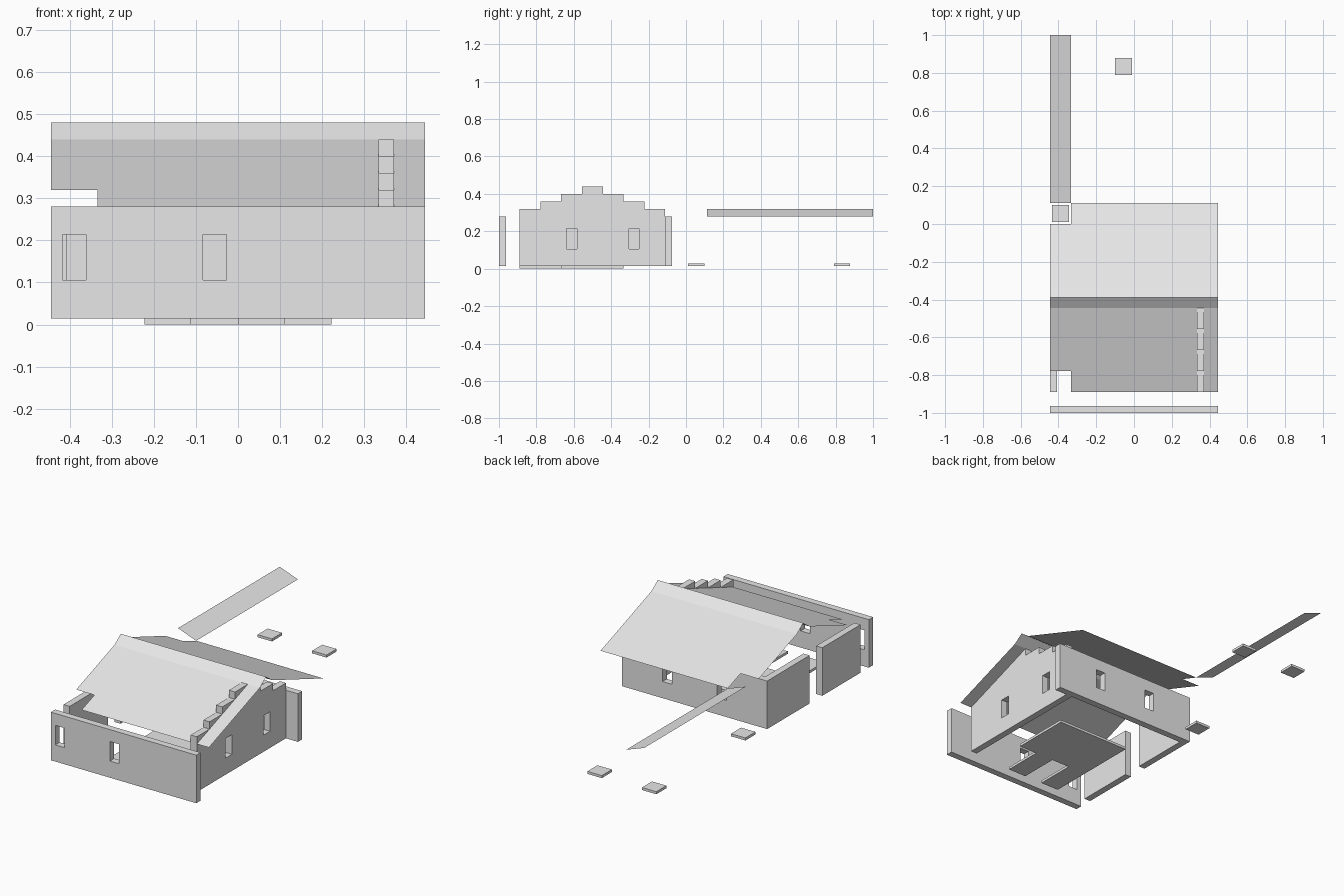
import bpy, bmesh

if "Cube" in bpy.data.objects:
    bpy.data.objects.remove(bpy.data.objects["Cube"])

U = 0.1112           # building grid module
H = U * 4            # half width of the house
T = 0.0375           # wall thickness
BASE, EAVE = 0.014, 0.28

mat = bpy.data.materials.new("light grey")
mat.diffuse_color = (0.8, 0.8, 0.8, 1)
mat.use_nodes = True
mat.node_tree.nodes["Principled BSDF"].inputs["Base Color"].default_value = mat.diffuse_color


def make(name, bm, fix=True):
    if fix:
        bmesh.ops.recalc_face_normals(bm, faces=bm.faces[:])
    me = bpy.data.meshes.new(name)
    bm.to_mesh(me)
    bm.free()
    me.materials.append(mat)
    ob = bpy.data.objects.new(name, me)
    bpy.context.collection.objects.link(ob)
    return ob


def prism(name, outline, shift):
    """Flat outline of 3D points, extruded along a vector."""
    bm = bmesh.new()
    face = bm.faces.new([bm.verts.new(p) for p in outline])
    new = bmesh.ops.extrude_face_region(bm, geom=[face], use_keep_orig=True)["geom"]
    bmesh.ops.translate(bm, vec=shift,
                        verts=[v for v in new if isinstance(v, bmesh.types.BMVert)])
    return make(name, bm)


def box(name, x0, x1, y0, y1, z0, z1):
    return prism(name, [(x0, y0, z0), (x1, y0, z0), (x1, y1, z0), (x0, y1, z0)],
                 (0, 0, z1 - z0))


def cut_window(wall, x0, x1, y0, y1):
    cutter = box(wall.name + "_window_cutter", x0, x1, y0, y1, 0.106, 0.214)
    cutter.hide_render = True
    cutter.hide_viewport = True
    mod = wall.modifiers.new("window", 'BOOLEAN')
    mod.operation = 'DIFFERENCE'
    mod.solver = 'EXACT'
    mod.object = cutter


def sheet(name, polygons):
    """Zero-thickness surface, wound counterclockwise seen from above."""
    bm = bmesh.new()
    for poly in polygons:
        bm.faces.new([bm.verts.new(p) for p in poly])
    bmesh.ops.remove_doubles(bm, verts=bm.verts[:], dist=1e-4)
    return make(name, bm, fix=False)


W = 0.028            # half window width
F, B = -8 * U, -U    # front and back ends of the side walls

# Front and back walls with windows
front = box("front_wall", -H, H, -1.0, -1.0 + T, BASE, EAVE)
for cx in (-3.5 * U, -0.5 * U):
    cut_window(front, cx - W, cx + W, -1.05, -0.92)
back = box("back_wall", -H, H, B, B + T, BASE, EAVE)
for cx in (-1.5 * U, 1.5 * U):
    cut_window(back, cx - W, cx + W, B - 0.05, B + 0.09)

# Left wall in two panels with a doorway gap
box("left_wall_front", -H, -H + T, F, -5 * U, BASE, EAVE)
box("left_wall_back", -H, -H + T, -4 * U, B, BASE, EAVE)

# Right gable wall with a stepped top
steps = []
for i in range(7):
    z = EAVE + 0.04 * (4 - abs(3 - i))
    steps += [(3 * U, F + i * U, z), (3 * U, F + (i + 1) * U, z)]
gable = prism("stepped_gable_wall",
              [(3 * U, B, BASE), (3 * U, F, BASE)] + steps, (T, 0, 0))
for cy in (-5.5 * U, -2.5 * U):
    cut_window(gable, 3 * U - 0.05, 3 * U + 0.09, cy - W, cy + W)

# Roof: shallow slopes with a missing corner each, steeper ridge caps
N, K, R, E = -3 * U, -4 * U, -3.5 * U, U
sheet("front_roof", [
    [(N, F, EAVE), (H, F, EAVE), (H, K, 0.44), (-H, K, 0.44),
     (-H, F + U, 0.32), (N, F + U, 0.32)],
    [(-H, K, 0.44), (H, K, 0.44), (H, R, 0.48), (-H, R, 0.48)]])
sheet("back_roof", [
    [(N, E, EAVE), (N, 0, 0.32), (-H, 0, 0.32), (-H, N, 0.44),
     (H, N, 0.44), (H, E, EAVE)],
    [(-H, R, 0.48), (H, R, 0.48), (H, N, 0.44), (-H, N, 0.44)]])

# Detached sloping strip behind the house
sheet("roof_strip", [[(-H, E, 0.32), (N, E, EAVE), (N, 1, EAVE), (-H, 1, 0.32)]])

# Floor plate with two front arms
floor = [(-2, -3), (-2, -8), (-1, -8), (-1, -6), (0, -6), (0, -8),
         (1, -8), (1, -6), (2, -6), (2, -3)]
prism("floor_plate", [(x * U, y * U, 0) for x, y in floor], (0, 0, BASE))

# Loose paving tiles
for i, (cx, cy) in enumerate([(-3.5, 0.5), (-3.5, 7.5), (-0.5, 7.5)]):
    box(f"paving_tile_{i + 1}", cx * U - 0.044, cx * U + 0.044,
        cy * U - 0.044, cy * U + 0.044, BASE, 0.028)
